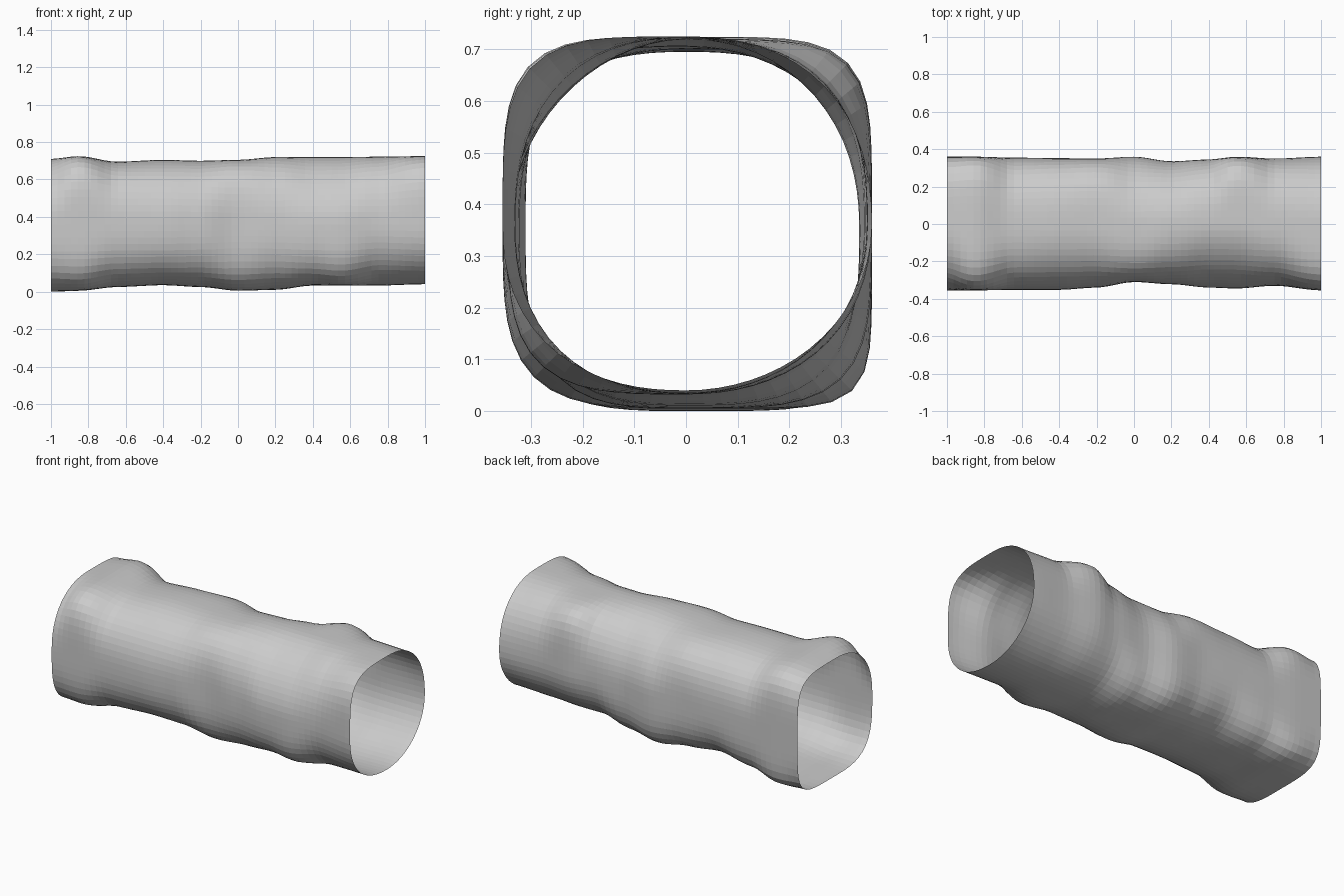
import bpy
import bmesh
from math import cos, sin, pi

default_cube = bpy.data.objects.get("Cube")
if default_cube:
    bpy.data.objects.remove(default_cube, do_unlink=True)

RINGS, SIDES, MID_Z = 56, 64, 0.36

# Stations along the tube, with the reach of each side at every station
stations = [-1, -.85, -.65, -.4, -.2, 0, .2, .4, .55, .75, 1]
top = [.71, .725, .695, .705, .70, .705, .72, .72, .72, .722, .725]
bottom = [0, .005, .025, .035, .025, .005, .01, .033, .032, .033, .04]
front = [.355, .355, .352, .352, .34, .31, .322, .34, .345, .33, .355]
back = [.36, .36, .355, .352, .35, .36, .335, .345, .36, .35, .36]

# Squareness of each corner: two is round, higher is boxier
top_front = [2.3, 4.5, 2.5, 2.3, 2.4, 3.2, 2.4, 1.9, 1.9, 2.4, 4]
top_back = [4.5, 5, 2.6, 2.8, 3.2, 2.1, 2.1, 2.6, 5, 2.6, 2.3]
bottom_front = [3.3, 3.8, 2.7, 2.6, 2.6, 3.4, 2.8, 3, 3.6, 2.3, 2.3]
bottom_back = [5, 7, 4, 2.8, 3.4, 4, 3.2, 2.3, 2.2, 2.1, 2]


def sample(values, x):
    """Ease smoothly between the two stations around x."""
    for i in range(len(stations) - 1):
        start, end = stations[i], stations[i + 1]
        if x <= end:
            break
    t = (x - start) / (end - start)
    t = t * t * (3 - 2 * t)
    return values[i] + (values[i + 1] - values[i]) * t


def section_point(x, angle):
    """Point on the rounded, dented cross-section."""
    c, s = cos(angle), sin(angle)
    width = sample(back if c > 0 else front, x)
    height = sample(top, x) - MID_Z if s > 0 else MID_Z - sample(bottom, x)
    if s > 0:
        corner = top_back if c > 0 else top_front
    else:
        corner = bottom_back if c > 0 else bottom_front
    n = sample(corner, x)
    radius = (abs(c / width) ** n + abs(s / height) ** n) ** (-1 / n)
    return x, radius * c, MID_Z + radius * s


# Open, thin-walled tube lofted through the sections
bm = bmesh.new()
rings = []
for i in range(RINGS + 1):
    x = -1 + 2 * i / RINGS
    rings.append([bm.verts.new(section_point(x, 2 * pi * j / SIDES))
                  for j in range(SIDES)])
for a, b in zip(rings, rings[1:]):
    for j in range(SIDES):
        k = (j + 1) % SIDES
        bm.faces.new((a[j], a[k], b[k], b[j]))
# Soften the dents while keeping both open rims in place
inner = [v for ring in rings[1:-1] for v in ring]
bmesh.ops.smooth_vert(bm, verts=inner, factor=0.5,
                      use_axis_x=False, use_axis_y=True, use_axis_z=True)
bmesh.ops.recalc_face_normals(bm, faces=bm.faces)
mesh = bpy.data.meshes.new("dented_tube")
bm.to_mesh(mesh)
bm.free()
tube = bpy.data.objects.new("dented_tube", mesh)
bpy.context.collection.objects.link(tube)

# Plain grey finish
grey = bpy.data.materials.new("light_grey")
grey.use_nodes = True
colour = (.6, .6, .6, 1)
grey.diffuse_color = colour
grey.node_tree.nodes["Principled BSDF"].inputs["Base Color"].default_value = colour
mesh.materials.append(grey)
